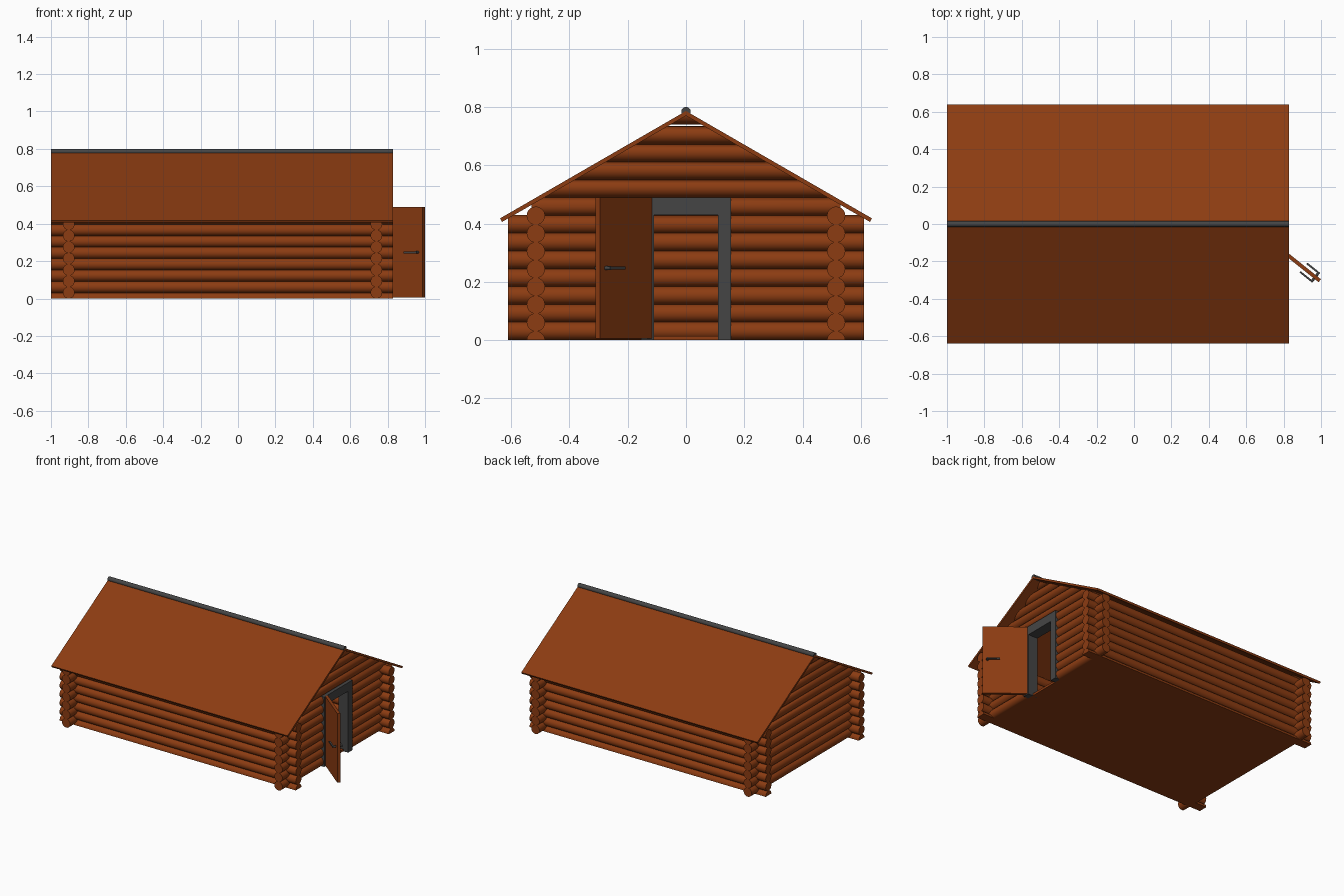
import bpy, bmesh, math
from mathutils import Matrix, Vector

if "Cube" in bpy.data.objects:
    bpy.data.objects.remove(bpy.data.objects["Cube"])

def material(name, rgb):
    m = bpy.data.materials.new(name)
    m.diffuse_color = (*rgb, 1)
    m.use_nodes = True
    m.node_tree.nodes["Principled BSDF"].inputs["Base Color"].default_value = m.diffuse_color
    return m

WOOD = material("brown wood", (0.262, 0.045, 0.006))
GREY = material("dark grey metal", (0.06, 0.06, 0.06))

PITCH, R = 0.061, 0.0315        # log spacing and radius
X_LEFT, X_RIGHT = -0.905, 0.74  # end wall centres
Y_WALL = 0.515                  # long wall centre
SLOPE = math.radians(30)
RIDGE_Z, ROOF_T = 0.786, 0.014

def finish(bm, name, mat, smooth=False, matrix=None):
    bmesh.ops.recalc_face_normals(bm, faces=bm.faces)
    me = bpy.data.meshes.new(name)
    bm.to_mesh(me)
    bm.free()
    me.materials.append(mat)
    if smooth:
        me.shade_smooth()
        me.set_sharp_from_angle(angle=math.radians(40))
    ob = bpy.data.objects.new(name, me)
    bpy.context.collection.objects.link(ob)
    if matrix:
        ob.matrix_world = matrix
    return ob

def add_box(bm, lo, hi):
    lo, hi = Vector(lo), Vector(hi)
    mat = Matrix.Translation((lo + hi) / 2) @ Matrix.Diagonal((*(hi - lo), 1))
    bmesh.ops.create_cube(bm, size=1, matrix=mat)

def cut(bm, co, no):
    geom = bm.verts[:] + bm.edges[:] + bm.faces[:]
    bmesh.ops.bisect_plane(bm, geom=geom, plane_co=co, plane_no=no, clear_outer=True)
    edges = [e for e in bm.edges if e.is_boundary]
    if edges:
        bmesh.ops.holes_fill(bm, edges=edges, sides=0)

def add_rod(bm, a, b, r, sides=20):
    a, b = Vector(a), Vector(b)
    d = b - a
    mat = Matrix.Translation((a + b) / 2) @ d.to_track_quat('Z', 'Y').to_matrix().to_4x4()
    bmesh.ops.create_cone(bm, cap_ends=True, segments=sides, radius1=r, radius2=r,
                          depth=d.length, matrix=mat)

def log(name, a, b):
    # one log, trimmed by the ground and by the underside of both roof slopes
    bm = bmesh.new()
    add_rod(bm, a, b, R)
    if a[2] < R:
        cut(bm, (0, 0, 0), (0, 0, -1))
    under = (0, 0, RIDGE_Z - ROOF_T / math.cos(SLOPE))
    for s in (-1, 1):
        cut(bm, under, (0, s * math.sin(SLOPE), math.cos(SLOPE)))
    finish(bm, name, WOOD, True)

# long walls
for side, s in (("front", -1), ("back", 1)):
    for k in range(8):
        z = k * PITCH
        log(f"{side}_wall_log", (-1, s * Y_WALL, z), (0.83, s * Y_WALL, z))

# end walls and gables, with the doorway left open on the right
for side, x in (("left", X_LEFT), ("right", X_RIGHT)):
    for k in range(13):
        z = 0.0315 + k * PITCH + (0.008 if k == 12 else 0)
        half = 0.61 if k < 7 else 0.53
        if side == "right" and k < 8:
            for s in (-1, 1):
                log("right_wall_log", (x, s * 0.13, z), (x, s * half, z))
        else:
            log(f"{side}_wall_log", (x, -half, z), (x, half, z))

# floor
bm = bmesh.new()
add_box(bm, (X_LEFT, -Y_WALL, 0), (X_RIGHT, Y_WALL, 0.015))
finish(bm, "floor", WOOD)

# roof slopes
for side, s in (("front", -1), ("back", 1)):
    bm = bmesh.new()
    edge = 0.638
    drop = edge * math.tan(SLOPE)
    ny, nz = math.sin(SLOPE) * ROOF_T, math.cos(SLOPE) * ROOF_T
    prof = [(0, RIDGE_Z), (edge, RIDGE_Z - drop),
            (edge - ny, RIDGE_Z - drop - nz), (0, RIDGE_Z - ROOF_T / math.cos(SLOPE))]
    face = bm.faces.new([bm.verts.new((-1, s * y, z)) for y, z in prof])
    ext = bmesh.ops.extrude_face_region(bm, geom=[face])
    bmesh.ops.translate(bm, vec=(1.83, 0, 0),
                        verts=[v for v in ext["geom"] if isinstance(v, bmesh.types.BMVert)])
    finish(bm, f"{side}_roof", WOOD)

# ridge cap
bm = bmesh.new()
add_rod(bm, (-1, 0, 0.784), (0.83, 0, 0.784), 0.016, 16)
finish(bm, "ridge_cap", GREY, True)

# door frame
bm = bmesh.new()
for s in (-1, 1):
    ys = sorted((s * 0.109, s * 0.155))
    add_box(bm, (0.703, ys[0], 0), (0.777, ys[1], 0.43))
add_box(bm, (0.703, -0.155, 0.43), (0.777, 0.155, 0.49))
finish(bm, "door_frame", GREY)

# open door, local x runs from hinge to free edge
swing = Matrix.Translation((0.762, -0.118, 0)) @ Matrix.Rotation(math.radians(-38.7), 4, 'Z')
bm = bmesh.new()
add_box(bm, (0, -0.01, 0.006), (0.296, 0.01, 0.49))
finish(bm, "door", WOOD, matrix=swing)

# lever handles on both faces
bm = bmesh.new()
for s in (-1, 1):
    add_rod(bm, (0.265, s * 0.008, 0.247), (0.265, s * 0.032, 0.247), 0.007, 12)
    ys = sorted((s * 0.024, s * 0.034))
    add_box(bm, (0.185, ys[0], 0.242), (0.27, ys[1], 0.252))
finish(bm, "door_handles", GREY, True, swing)
